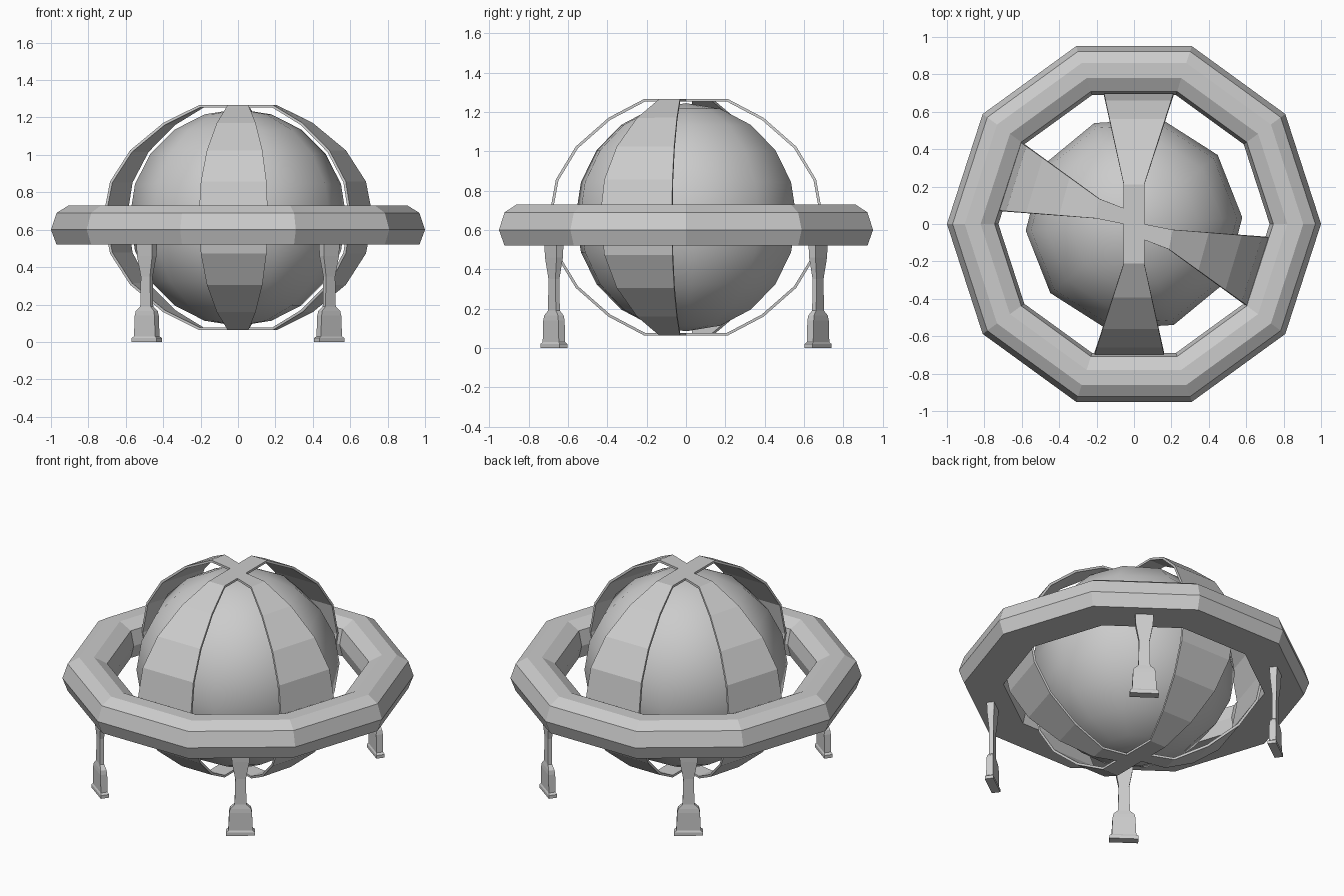
import bpy, bmesh
from math import sin, cos, pi, radians

if "Cube" in bpy.data.objects:
    bpy.data.objects.remove(bpy.data.objects["Cube"])


def make_object(name, bm):
    bmesh.ops.remove_doubles(bm, verts=bm.verts, dist=1e-4)
    bmesh.ops.recalc_face_normals(bm, faces=bm.faces)
    mesh = bpy.data.meshes.new(name)
    bm.to_mesh(mesh)
    bm.free()
    obj = bpy.data.objects.new(name, mesh)
    bpy.context.collection.objects.link(obj)
    return obj


def bridge(bm, a, b, closed=True):
    n = len(a)
    for i in range(n if closed else n - 1):
        j = (i + 1) % n
        bm.faces.new((a[i], a[j], b[j], b[i]))


MID = 0.665  # height of the sphere centre

# Smooth ten-sided globe
bpy.ops.mesh.primitive_uv_sphere_add(segments=10, ring_count=10, radius=0.58,
                                     location=(0, 0, MID), rotation=(0, 0, radians(21.5)))
globe = bpy.context.object
globe.name = "globe"
bpy.ops.object.shade_smooth()

# Ten-sided ring: (radius, height) section swept round
section = [(1.0, 0.6), (0.97, 0.69), (0.905, 0.73), (0.82, 0.73),
           (0.745, 0.69), (0.725, 0.6), (0.745, 0.52), (0.97, 0.52)]
bm = bmesh.new()
loops = [[bm.verts.new((r * cos(k * pi / 5), r * sin(k * pi / 5), z)) for r, z in section]
         for k in range(10)]
for k in range(10):
    bridge(bm, loops[k], loops[(k + 1) % 10])
make_object("outer_ring", bm)

# Cage: a flat cross at each pole joined by four widening bands
half_cross = [(0.055, 0.21), (-0.055, 0.21), (-0.055, 0.085),
              (-0.185, 0.135), (-0.205, 0.03), (-0.055, 0.0)]
cross = half_cross + [(-x, -y) for x, y in half_cross]
# start and end points of the two edges of each band, in plan
bands = [((-0.055, 0.21), (-0.16, 0.69), (0.055, 0.21), (0.21, 0.69)),
         ((-0.185, 0.135), (-0.6, 0.435), (-0.205, 0.03), (-0.715, 0.07))]
levels = [(0.21, 0.595), (0.39, 0.5), (0.555, 0.355), (0.655, 0.19), (0.69, 0.0)]
levels += [(r, -z) for r, z in levels[-2::-1]]
bm = bmesh.new()
for s in (1, -1):
    bm.faces.new([bm.verts.new((x, y, MID + s * 0.595)) for x, y in cross])
    for a, c, b, d in bands:
        previous = None
        for r, z in levels:
            t = (r - 0.21) / 0.48
            row = [bm.verts.new((s * (p[0] + t * (q[0] - p[0])),
                                 s * (p[1] + t * (q[1] - p[1])), MID + z))
                   for p, q in ((a, c), (b, d))]
            if previous:
                bridge(bm, previous, row, closed=False)
            previous = row
cage = make_object("cage_bands", bm)
thick = cage.modifiers.new("thickness", 'SOLIDIFY')
thick.thickness = 0.014
thick.offset = 0

# Four legs: stacked rectangles (height, width, depth) under the ring
leg_rows = [(0, 0.166, 0.05), (0.02, 0.166, 0.05), (0.03, 0.14, 0.04), (0.14, 0.13, 0.04),
            (0.165, 0.12, 0.035), (0.19, 0.068, 0.025), (0.35, 0.06, 0.025),
            (0.46, 0.1, 0.04), (0.54, 0.105, 0.045)]
for side, angle in (("back_right", 54), ("back_left", 126),
                    ("front_left", 234), ("front_right", 306)):
    bm = bmesh.new()
    rows = [[bm.verts.new((0.83 + i * d / 2, j * w / 2, z))
             for i, j in ((-1, -1), (1, -1), (1, 1), (-1, 1))] for z, w, d in leg_rows]
    for low, high in zip(rows, rows[1:]):
        bridge(bm, low, high)
    bm.faces.new(rows[0])
    bm.faces.new(rows[-1])
    make_object(side + "_leg", bm).rotation_euler.z = radians(angle)
